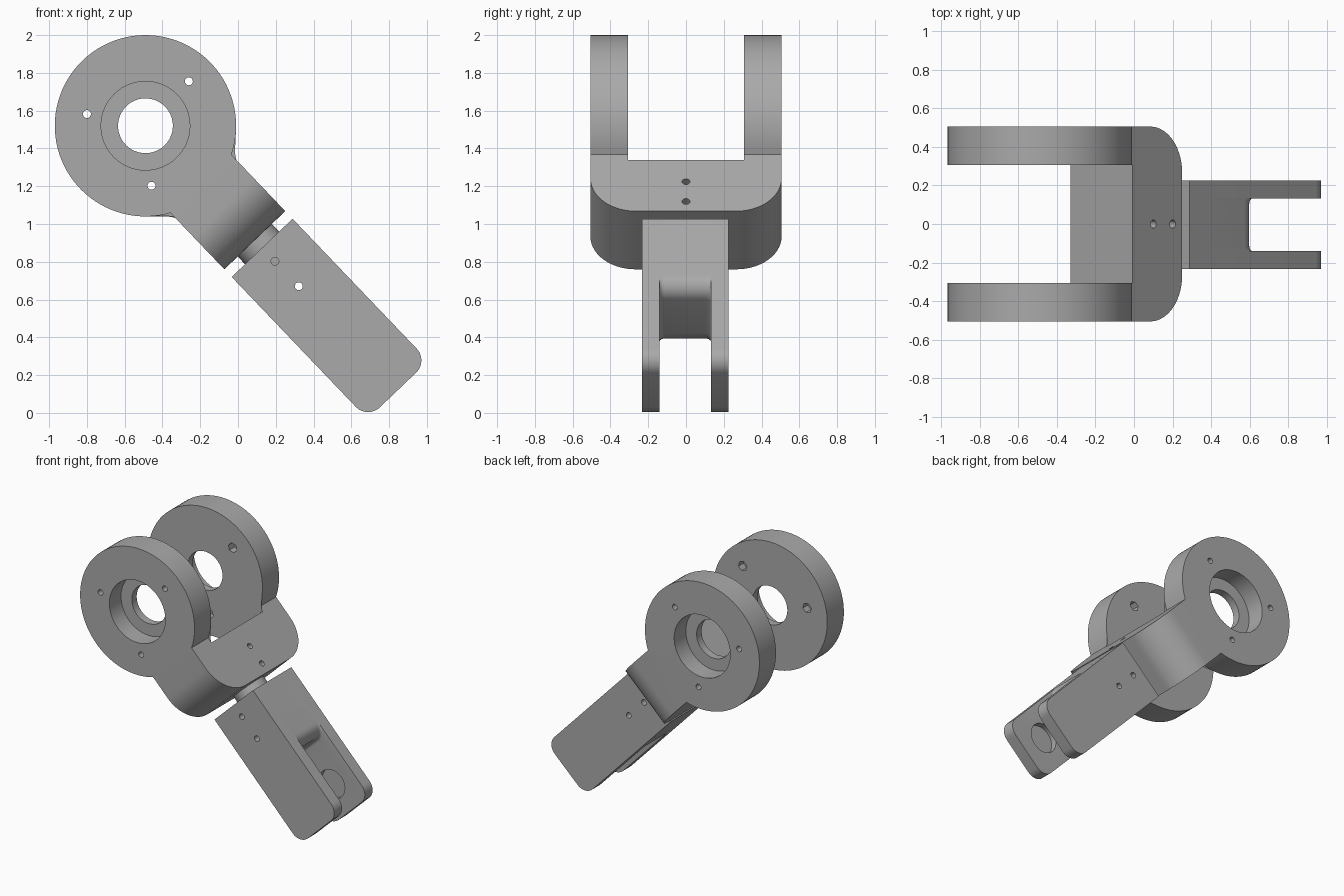
import bpy, bmesh
from math import sin, cos, asin, pi, radians, sqrt
from mathutils import Matrix

if "Cube" in bpy.data.objects:
    bpy.data.objects.remove(bpy.data.objects["Cube"], do_unlink=True)

# Parts are built along local x (arm length), y (width), z (arm height), then tilted
TILT = Matrix.Translation((-0.49, 0, 1.52)) @ Matrix.Rotation(radians(46.3), 4, 'Y')
HALF = 0.223      # half height of the arm
RING = 0.48       # ring radius
ARM_OUT, ARM_IN = 0.506, 0.307

grey = bpy.data.materials.new("plain grey")
grey.use_nodes = True
grey.diffuse_color = (0.4, 0.4, 0.4, 1)
grey.node_tree.nodes["Principled BSDF"].inputs["Base Color"].default_value = (0.4, 0.4, 0.4, 1)


def make_object(name, bm):
    bmesh.ops.recalc_face_normals(bm, faces=bm.faces)
    mesh = bpy.data.meshes.new(name)
    bm.to_mesh(mesh)
    bm.free()
    mesh.materials.append(grey)
    obj = bpy.data.objects.new(name, mesh)
    bpy.context.collection.objects.link(obj)
    obj.matrix_world = TILT
    return obj


def loft(name, sections):
    """Skin a list of (y, [(x, z), ...]) outlines and cap both ends."""
    bm = bmesh.new()
    rows = [[bm.verts.new((x, y, z)) for x, z in pts] for y, pts in sections]
    for a, b in zip(rows, rows[1:]):
        for i in range(len(a)):
            j = (i + 1) % len(a)
            bm.faces.new((a[i], a[j], b[j], b[i]))
    bm.faces.new(rows[0])
    bm.faces.new(rows[-1])
    return make_object(name, bm)


def cylinder(name, centre, radius, length, axis, sides=32):
    turn = {'X': Matrix.Rotation(pi / 2, 4, 'Y'),
            'Y': Matrix.Rotation(pi / 2, 4, 'X'),
            'Z': Matrix.Identity(4)}[axis]
    bm = bmesh.new()
    bmesh.ops.create_cone(bm, cap_ends=True, segments=sides, radius1=radius, radius2=radius,
                          depth=length, matrix=Matrix.Translation(centre) @ turn)
    return make_object(name, bm)


def drill(target, centre, radius, length, axis, sides=32):
    cutter = cylinder("cutter", centre, radius, length, axis, sides)
    cutter.hide_render = True
    mod = target.modifiers.new("hole", 'BOOLEAN')
    mod.operation, mod.solver, mod.object = 'DIFFERENCE', 'EXACT', cutter
    bpy.context.view_layer.objects.active = target
    bpy.ops.object.modifier_apply(modifier=mod.name)
    bpy.data.objects.remove(cutter, do_unlink=True)


# Ring yoke: two round-headed arms joined by a bridge with rounded outer corners
def yoke_end(y, r=0.24):
    d = max(0, abs(y) - (ARM_OUT - r))
    return 0.838 - r + sqrt(max(0, r * r - d * d))


def arm_outline(y, n=80):
    a = asin(HALF / RING)
    arc = [a + (2 * pi - 2 * a) * i / n for i in range(n + 1)]
    return [(yoke_end(y), HALF)] + [(RING * cos(t), RING * sin(t)) for t in arc] + [(yoke_end(y), -HALF)]


def bridge_outline(y, n=80):
    return ([(yoke_end(y), HALF)] + [(0.464, HALF - 2 * HALF * i / n) for i in range(n + 1)]
            + [(yoke_end(y), -HALF)])


corner = [ARM_OUT - 0.24 + 0.24 * sin(pi / 2 * i / 14) for i in range(15)]
arm_side = [(y, arm_outline(y)) for y in [ARM_IN] + [c for c in corner if c > ARM_IN + 0.005]]
bridge_side = [(y, bridge_outline(y)) for y in [c for c in corner if c < ARM_IN - 0.005] + [ARM_IN]]
half_yoke = bridge_side + arm_side
yoke = loft("ring_yoke", [(-y, pts) for y, pts in reversed(half_yoke)] + half_yoke)

# Central bore, outer counterbores, and bolt holes with hexagonal nut pockets
drill(yoke, (0, 0, 0), 0.145, 2, 'Y', 64)
for side in (-1, 1):
    drill(yoke, (0, side * (ARM_OUT + 0.06), 0), 0.235, 0.4, 'Y', 64)
for angle, dist in ((215, 0.316), (92, 0.329), (-38, 0.319)):
    x, z = dist * cos(radians(angle)), dist * sin(radians(angle))
    drill(yoke, (x, 0, z), 0.021, 2, 'Y', 24)
    drill(yoke, (x, 0, z), 0.037, 2 * (ARM_IN + 0.06), 'Y', 6)

# Set screw holes in the bridge
for x in (0.622, 0.767):
    drill(yoke, (x, 0, 0), 0.021, 1, 'Z', 24)


# Fork: two prongs and a solid root, all with rounded ends
def fork_outline(end, r=0.09, n=12):
    arc = [(end - r + r * cos(t), HALF - r + r * sin(t)) for t in [pi / 2 * i / n for i in range(n + 1)]]
    top = [(0.894, HALF)] + arc[::-1]
    return top + [(x, -z) for x, z in reversed(top)]


TIP, ROOT, SLOT, FILLET = 1.935, 1.396, 0.137, 0.028
half_fork = []
for i in range(7):
    d = FILLET * sin(pi / 2 * i / 6)
    half_fork.append((SLOT - FILLET + d, fork_outline(ROOT + FILLET - sqrt(max(0, FILLET ** 2 - d * d)))))
half_fork += [(SLOT, fork_outline(TIP)), (0.23, fork_outline(TIP))]
fork = loft("fork", [(-y - 0.004, pts) for y, pts in reversed(half_fork)]
            + [(y - 0.004, pts) for y, pts in half_fork])
for x in (0.992, 1.175):
    drill(fork, (x, 0, 0), 0.021, 1, 'Y', 24)
# Blind pivot seats on the inner prong faces
drill(fork, (TIP - HALF, -0.004, 0), 0.11, 2 * (SLOT + 0.045), 'Y', 48)

# Shaft joining the yoke and the fork
shaft = cylinder("shaft", (0.82, 0, 0), 0.125, 0.54, 'X', 48)

for obj in (yoke, fork, shaft):
    bpy.ops.object.select_all(action='DESELECT')
    obj.select_set(True)
    bpy.context.view_layer.objects.active = obj
    bpy.ops.object.shade_smooth_by_angle(angle=radians(30))
